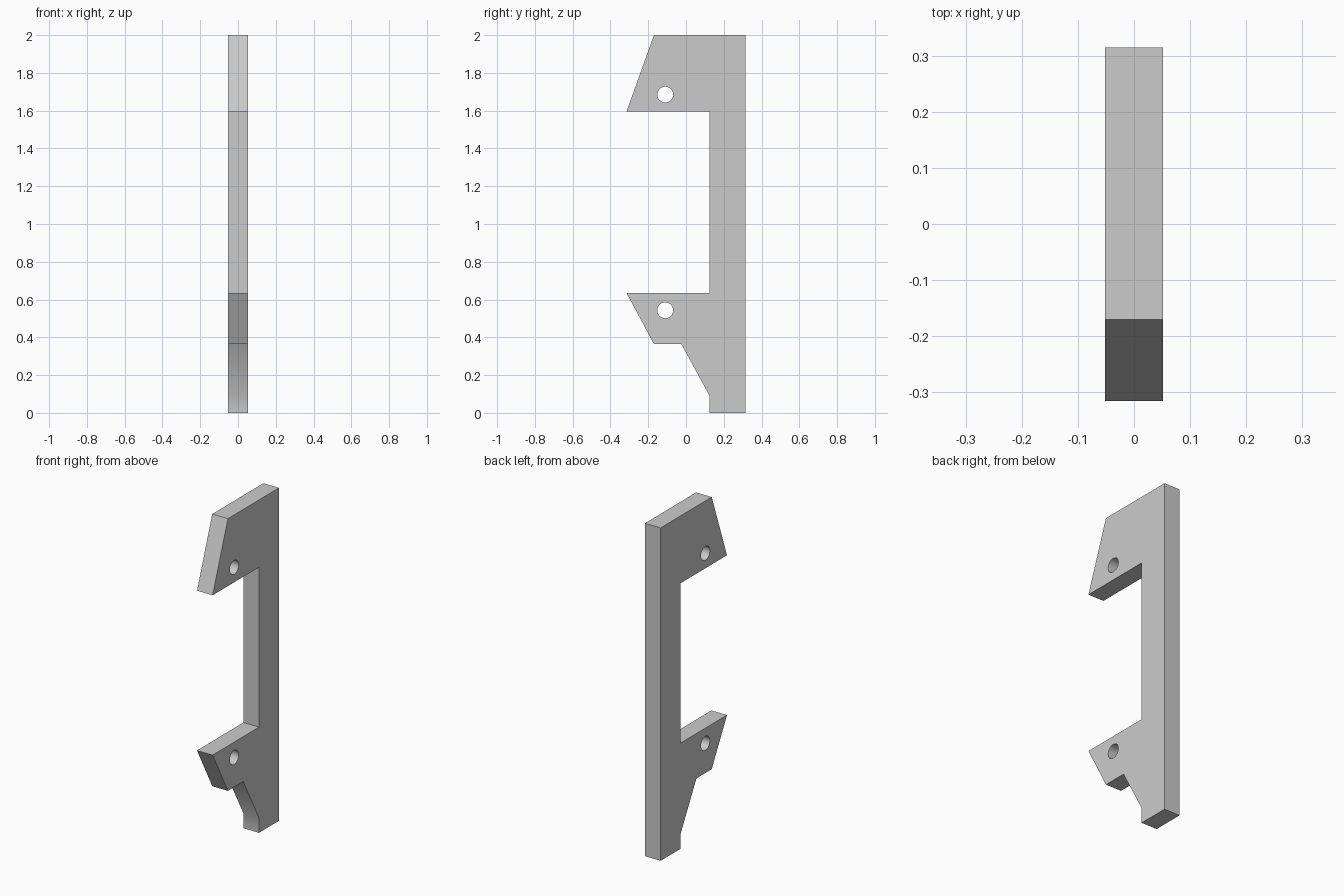
import bpy, bmesh, math

cube = bpy.data.objects.get("Cube")
if cube:
    bpy.data.objects.remove(cube, do_unlink=True)

HALF_WIDTH = 0.052
HOLE_RADIUS = 0.042

grey = bpy.data.materials.new("plain_grey")
grey.use_nodes = True
colour = (0.6, 0.6, 0.6, 1)
grey.diffuse_color = colour
grey.node_tree.nodes["Principled BSDF"].inputs["Base Color"].default_value = colour

# Side profile (y, z): straight back post, upper hook, lower hook and foot
profile = [
    (0.125, 0), (0.315, 0), (0.315, 2), (-0.17, 2),
    (-0.315, 1.595), (0.125, 1.595), (0.125, 0.635),
    (-0.315, 0.635), (-0.17, 0.365), (-0.025, 0.365), (0.125, 0.09),
]
bm = bmesh.new()
face = bm.faces.new([bm.verts.new((-HALF_WIDTH, y, z)) for y, z in profile])
sides = bmesh.ops.extrude_face_region(bm, geom=[face])["geom"]
moved = [v for v in sides if isinstance(v, bmesh.types.BMVert)]
bmesh.ops.translate(bm, verts=moved, vec=(2 * HALF_WIDTH, 0, 0))
bmesh.ops.recalc_face_normals(bm, faces=bm.faces)
mesh = bpy.data.meshes.new("hooked_bracket")
bm.to_mesh(mesh)
bm.free()
bracket = bpy.data.objects.new("hooked_bracket", mesh)
bpy.context.collection.objects.link(bracket)
mesh.materials.append(grey)


def drill(name, y, z):
    """Cut a round hole through the plate along x."""
    bpy.ops.mesh.primitive_cylinder_add(
        vertices=32, radius=HOLE_RADIUS, depth=4 * HALF_WIDTH,
        location=(0, y, z), rotation=(0, math.pi / 2, 0))
    cutter = bpy.context.object
    cutter.name = name
    cutter.hide_render = True
    cutter.data.materials.append(grey)
    mod = bracket.modifiers.new(name, 'BOOLEAN')
    mod.operation = 'DIFFERENCE'
    mod.solver = 'EXACT'
    mod.object = cutter
    bpy.context.view_layer.objects.active = bracket
    bpy.ops.object.modifier_apply(modifier=name)
    bpy.data.objects.remove(cutter, do_unlink=True)


# Pin holes in the two hooks
drill("upper_hole", -0.11, 1.685)
drill("lower_hole", -0.11, 0.543)

# Smooth the hole walls and foot bend, keep the corners crisp
bpy.ops.object.select_all(action='DESELECT')
bracket.select_set(True)
bpy.context.view_layer.objects.active = bracket
bpy.ops.object.shade_smooth_by_angle(angle=math.radians(30))
